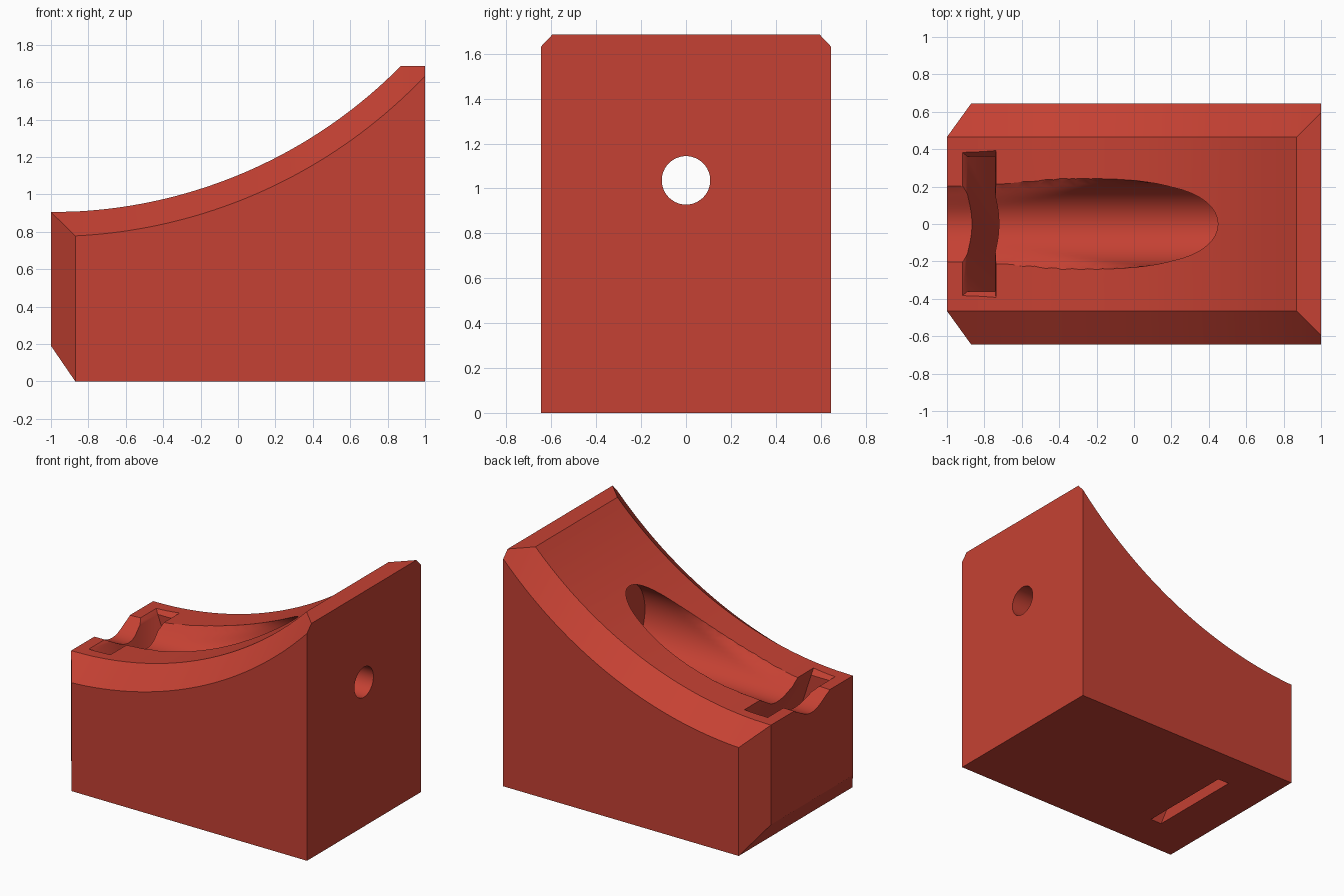
import bpy, bmesh, math

if "Cube" in bpy.data.objects:
    bpy.data.objects.remove(bpy.data.objects["Cube"])

ARC_Z, R_TOP, R_SIDE = 3.535, 2.63, 2.76   # arc centre height (at x = -1) and radii


def arc(x, r):
    return ARC_Z - math.sqrt(r * r - (x + 1) ** 2)


def loft(name, sections):
    """Solid skinned through rings of equal point count."""
    bm = bmesh.new()
    rings = [[bm.verts.new(p) for p in s] for s in sections]
    n = len(rings[0])
    for a, b in zip(rings, rings[1:]):
        for i in range(n):
            j = (i + 1) % n
            bm.faces.new((a[i], a[j], b[j], b[i]))
    bm.faces.new(rings[0])
    bm.faces.new(rings[-1])
    bmesh.ops.remove_doubles(bm, verts=bm.verts, dist=1e-5)
    bmesh.ops.recalc_face_normals(bm, faces=bm.faces)
    mesh = bpy.data.meshes.new(name)
    bm.to_mesh(mesh)
    bm.free()
    ob = bpy.data.objects.new(name, mesh)
    bpy.context.collection.objects.link(ob)
    return ob


def block_section(x):
    z_top = arc(x, R_TOP) if x <= 0.87 else 1.685
    r = math.hypot(x + 1, ARC_Z - z_top)
    y_top = 0.465 + 0.18 * max(0, r - R_TOP) / (R_SIDE - R_TOP)
    z_side, w = arc(x, R_SIDE), 0.645
    return [(x, -w, 0), (x, w, 0), (x, w, z_side), (x, y_top, z_top),
            (x, -y_top, z_top), (x, -w, z_side)]


# Curved block with a bevelled narrow end
nose = [(-1, -.465, .19), (-1, .465, .19), (-1, .465, .905), (-1, .465, .905),
        (-1, -.465, .905), (-1, -.465, .905)]
xs = [-0.87 + 1.74 * i / 40 for i in range(41)] + [0.9, 0.935, 0.97, 1.0]
block = loft("curved_block", [nose] + [block_section(x) for x in xs])


# Long scooped groove with a softly flared rim
def groove_section(x):
    zs = arc(max(x, -1), R_TOP)
    flare = 0.045 * min(1, max(0, (0.2 - x) / 0.6))
    side = []
    for i in range(1, 32):
        z = 1.08 - 0.26 * math.cos(math.pi * i / 32)
        w = 0.22 * math.sqrt(1 - ((z - 1.08) / 0.26) ** 2)
        t = min(1, max(0, 1 - (zs - z) / 0.07))
        side.append((w + flare * t * t, z))
    return ([(x, 0, 0.82)] + [(x, w, z) for w, z in side] + [(x, 0, 1.34)]
            + [(x, -w, z) for w, z in reversed(side)])


groove = loft("groove_cutter", [groove_section(-1.1 + 1.58 * i / 40) for i in range(41)])


# Slanted strap slot through to the base
def slot_section(z, x0, x1, y):
    return [(x0, -y, z), (x1, -y, z), (x1, y, z), (x0, y, z)]


slot = loft("slot_cutter", [slot_section(-0.1, -.506, -.422, .36),
                            slot_section(0.88, -.89, -.742, .36),
                            slot_section(0.95, -.96, -.735, .42)])

# Round hole through the tall end
ring = [(math.cos(a) * 0.108, 1.036 + math.sin(a) * 0.108)
        for a in (2 * math.pi * i / 48 for i in range(48))]
hole = loft("hole_cutter", [[(x, y, z) for y, z in ring] for x in (0.2, 1.1)])

bpy.context.view_layer.objects.active = block
block.select_set(True)
for cutter in (groove, slot, hole):
    mod = block.modifiers.new(cutter.name, 'BOOLEAN')
    mod.operation, mod.solver, mod.object = 'DIFFERENCE', 'EXACT', cutter
    bpy.ops.object.modifier_apply(modifier=mod.name)
    bpy.data.objects.remove(cutter)

red = bpy.data.materials.new("brick_red")
red.diffuse_color = (0.56, 0.053, 0.033, 1)
red.use_nodes = True
red.node_tree.nodes["Principled BSDF"].inputs["Base Color"].default_value = red.diffuse_color
block.data.materials.clear()
block.data.materials.append(red)
for p in block.data.polygons:
    p.material_index = 0
bpy.ops.object.shade_smooth_by_angle(angle=math.radians(25))
